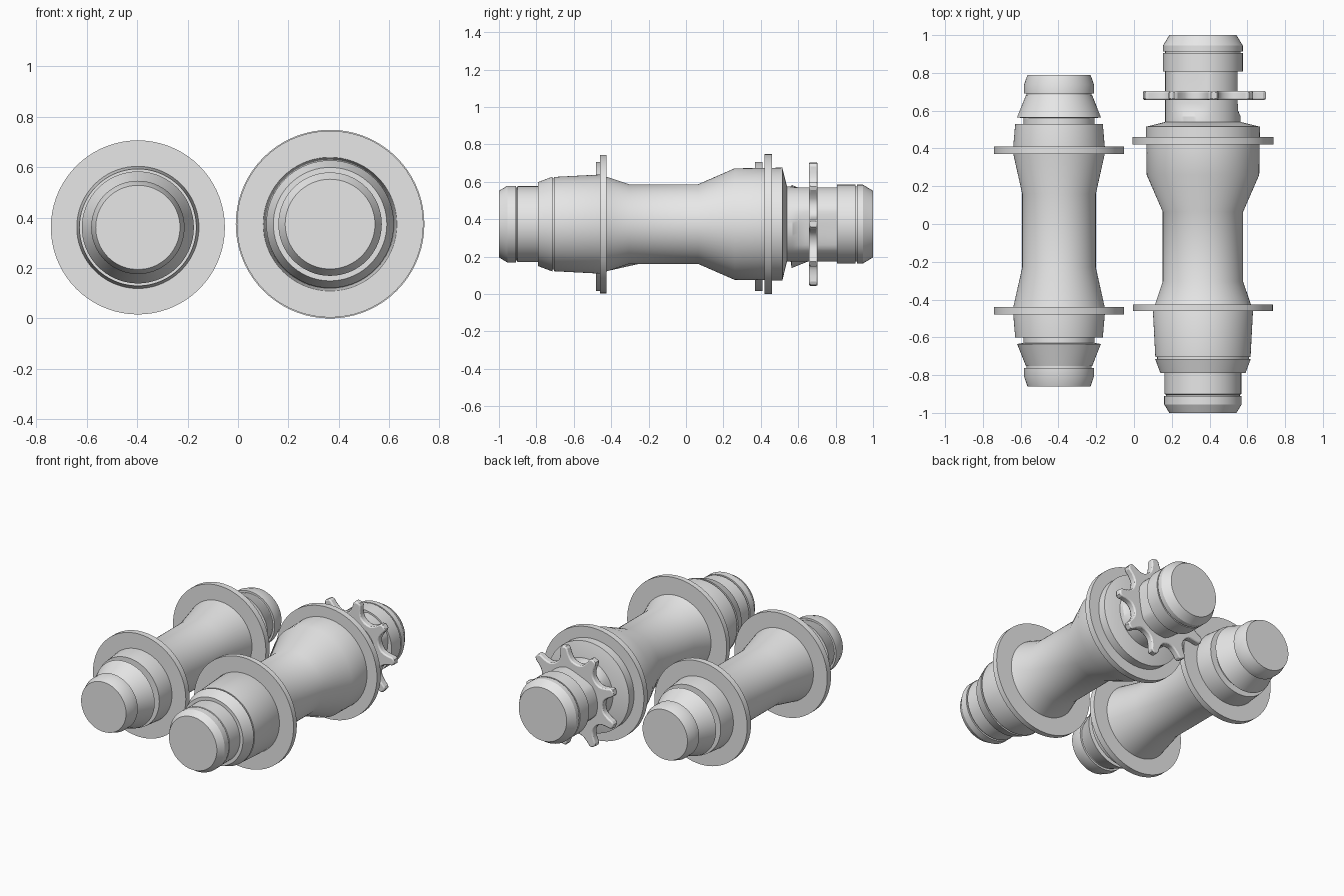
import bpy, bmesh, math

if "Cube" in bpy.data.objects:
    bpy.data.objects.remove(bpy.data.objects["Cube"])

metal = bpy.data.materials.new("grey metal")
metal.diffuse_color = (0.8, 0.8, 0.8, 1)
metal.use_nodes = True
metal.node_tree.nodes["Principled BSDF"].inputs["Base Color"].default_value = metal.diffuse_color
SEG = 72
FRONT = (-0.397, 0.361)   # axis x, z of the smaller hub
REAR = (0.365, 0.374)     # axis x, z of the larger hub


def finish(name, bm):
    bmesh.ops.recalc_face_normals(bm, faces=bm.faces)
    mesh = bpy.data.meshes.new(name)
    bm.to_mesh(mesh)
    bm.free()
    mesh.materials.append(metal)
    ob = bpy.data.objects.new(name, mesh)
    bpy.context.collection.objects.link(ob)
    bpy.ops.object.select_all(action='DESELECT')
    ob.select_set(True)
    bpy.context.view_layer.objects.active = ob
    bpy.ops.object.shade_smooth_by_angle(angle=math.radians(25))
    return ob


def scoop(a):
    """Depth of the three shallow hollows round the driver."""
    d = (math.degrees(a) - 112 + 60) % 120 - 60
    return 0.022 * math.cos(math.radians(d * 90 / 32)) if abs(d) < 32 else 0


def lathe(name, axis, profile):
    """Turn (y, radius[, scoop strength]) points round an axis along y."""
    bm = bmesh.new()
    rings = []
    for y, r, *s in profile:
        ring = []
        for i in range(SEG):
            a = math.tau * i / SEG
            rr = r - (s[0] * scoop(a) if s else 0)
            ring.append(bm.verts.new((axis[0] + rr * math.cos(a), y,
                                      axis[1] + rr * math.sin(a))))
        rings.append(ring)
    for p, q in zip(rings, rings[1:]):
        for i in range(SEG):
            j = (i + 1) % SEG
            bm.faces.new((p[i], p[j], q[j], q[i]))
    bm.faces.new(rings[0])
    bm.faces.new(rings[-1])
    return finish(name, bm)


def flange(name, axis, y0, y1, r):
    lathe(name, axis, [(y0, r), (y1, r)])


# Front hub: waisted shell, then mirrored flanges, cones and end caps
lathe("front_shell", FRONT, [(-0.60, 0.232), (-0.46, 0.244), (-0.44, 0.242),
      (-0.23, 0.195), (0.16, 0.195), (0.37, 0.242), (0.39, 0.244), (0.53, 0.232)])
lathe("front_axle", FRONT, [(-0.79, 0.172), (-0.70, 0.172), (-0.68, 0.188),
      (-0.58, 0.188), (0.51, 0.188), (0.61, 0.188), (0.63, 0.172), (0.72, 0.172)])
for side, m in (("back", lambda y: y), ("front", lambda y: -0.07 - y)):
    flange("front_hub_flange_" + side, FRONT, m(0.37), m(0.41), 0.345)
    lathe("front_hub_cone_" + side, FRONT,
          [(m(0.56), 0.19), (m(0.565), 0.222), (m(0.683), 0.175)])
    lathe("front_hub_cap_" + side, FRONT,
          [(m(0.692), 0.185), (m(0.738), 0.185), (m(0.79), 0.167)])

# Rear hub: shell with a wide drive side and a narrow far side
lathe("rear_shell", REAR, [(-0.705, 0.252), (-0.46, 0.265), (-0.43, 0.255),
      (-0.305, 0.213), (0.065, 0.213), (0.26, 0.298), (0.42, 0.300),
      (0.515, 0.302), (0.54, 0.200)])
flange("rear_flange_front", REAR, -0.46, -0.425, 0.370)
flange("rear_flange_back", REAR, 0.42, 0.46, 0.374)
lathe("rear_groove", REAR, [(-0.72, 0.243), (-0.70, 0.243)])
lathe("rear_cone", REAR, [(-0.79, 0.225), (-0.715, 0.253)])
lathe("rear_axle", REAR, [(-0.905, 0.195), (-0.90, 0.203), (-0.78, 0.203)])
lathe("rear_cap_front", REAR, [(-1.0, 0.178), (-0.955, 0.205), (-0.91, 0.205)])
lathe("rear_axle_groove", REAR, [(-0.92, 0.195), (-0.89, 0.195)])

# Driver with three hollows, its lock ring and end cap
lathe("driver", REAR, [(0.52, 0.2, 0), (0.57, 0.2, 0), (0.60, 0.2, 0.8),
      (0.64, 0.2, 1), (0.82, 0.2, 1)])
lathe("lock_ring", REAR, [(0.808, 0.211), (0.905, 0.211)])
lathe("driver_groove", REAR, [(0.89, 0.200), (0.93, 0.200)])
lathe("rear_cap_back", REAR, [(0.913, 0.211), (0.945, 0.211), (1.0, 0.178)])

# Sprocket: nine narrow teeth with rounded valleys
half = [(0.238, 16), (0.246, 11.5), (0.262, 8.5), (0.29, 6), (0.318, 4.8), (0.333, 2.8)]
outline = [(0.236, -20)] + [(r, -a) for r, a in half] + [(r, a) for r, a in reversed(half)]
bm = bmesh.new()
verts = []
for k in range(9):
    for r, off in outline:
        a = math.radians(40 * k + off)
        verts.append(bm.verts.new((REAR[0] + r * math.cos(a), 0.657,
                                   REAR[1] + r * math.sin(a))))
face = bm.faces.new(verts)
top = bmesh.ops.extrude_face_region(bm, geom=[face])["geom"]
bmesh.ops.translate(bm, vec=(0, 0.047, 0),
                    verts=[v for v in top if isinstance(v, bmesh.types.BMVert)])
sprocket = finish("sprocket", bm)
bevel = sprocket.modifiers.new("rounded edges", 'BEVEL')
bevel.width = 0.008
bevel.segments = 2
bevel.limit_method = 'ANGLE'
bevel.angle_limit = math.radians(60)
